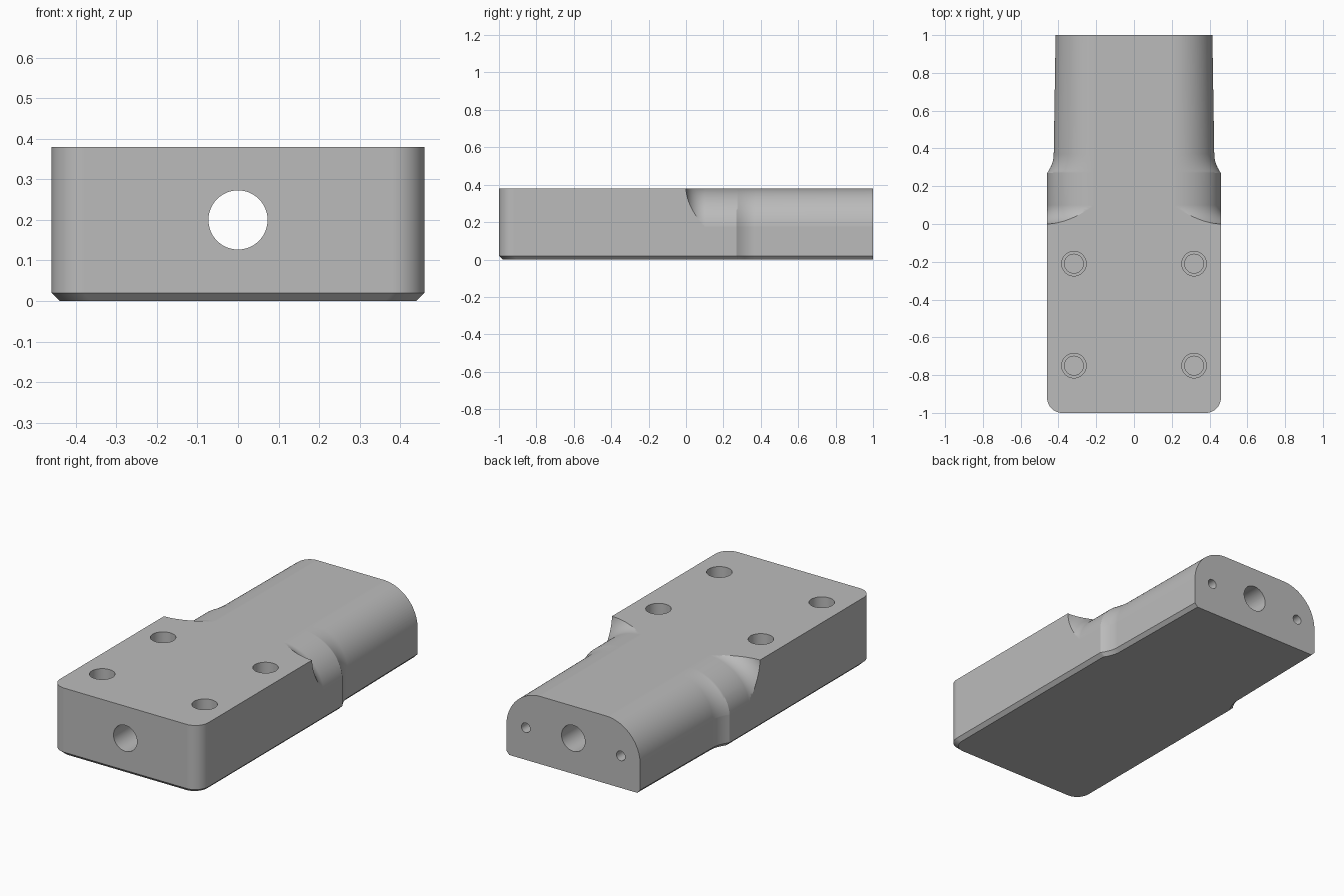
import bpy, bmesh, math
from mathutils import Matrix

cube = bpy.data.objects.get("Cube")
if cube:
    bpy.data.objects.remove(cube, do_unlink=True)

WIDTH, HEIGHT, CHAMFER = 0.46, 0.38, 0.02
CORNER = 0.08            # rounded front corners
ARC_X, ARC_Z = 0.20, 0.165   # centre of the rounded shoulders
SCOOP = 0.10             # fillet between block and rounded neck

grey = bpy.data.materials.new("machined_grey")
grey.use_nodes = True
COLOUR = (0.50, 0.50, 0.50, 1)
grey.diffuse_color = COLOUR
grey.node_tree.nodes["Principled BSDF"].inputs["Base Color"].default_value = COLOUR


def half_width(y):
    """Plan half width: wide block, curved step, slightly tapered neck."""
    if y <= 0.27:
        return WIDTH
    if y < 0.37:
        return 0.425 + 0.035 * ((0.37 - y) / 0.1) ** 2
    return 0.425 - 0.01 * (y - 0.37) / 0.63


def loft(name, rings):
    """Skin equal-length closed rings and cap both ends."""
    bm = bmesh.new()
    rows = [[bm.verts.new(p) for p in ring] for ring in rings]
    n = len(rows[0])
    for a, b in zip(rows, rows[1:]):
        for i in range(n):
            j = (i + 1) % n
            bm.faces.new((a[i], a[j], b[j], b[i]))
    bm.faces.new(rows[0])
    bm.faces.new(rows[-1])
    bmesh.ops.recalc_face_normals(bm, faces=bm.faces)
    return finish(name, bm)


def finish(name, bm):
    mesh = bpy.data.meshes.new(name)
    bm.to_mesh(mesh)
    bm.free()
    mesh.materials.append(grey)
    obj = bpy.data.objects.new(name, mesh)
    bpy.context.collection.objects.link(obj)
    return obj


def cylinder(radius, start, end, x, other, axis):
    """Drill shape along y or z; other is the remaining coordinate."""
    bm = bmesh.new()
    bmesh.ops.create_cone(bm, cap_ends=True, segments=48, radius1=radius,
                          radius2=radius, depth=end - start)
    mid = (start + end) / 2
    if axis == "y":
        move = Matrix.Translation((x, mid, other)) @ Matrix.Rotation(math.pi / 2, 4, "X")
    else:
        move = Matrix.Translation((x, other, mid))
    bm.transform(move)
    return finish("drill", bm)


def combine(obj, tool, operation):
    mod = obj.modifiers.new(operation, "BOOLEAN")
    mod.operation, mod.solver, mod.object = operation, "EXACT", tool
    bpy.context.view_layer.objects.active = obj
    bpy.ops.object.modifier_apply(modifier=mod.name)
    bpy.data.objects.remove(tool, do_unlink=True)


# Body: plan outline raised to full height with a chamfered base
side = []
for i in range(13):
    t = math.pi / 2 * i / 12
    side.append((WIDTH - CORNER + CORNER * math.sin(t),
                 -1 + CORNER - CORNER * math.cos(t)))
side += [(half_width(y), y) for y in [0.27 + 0.01 * i for i in range(11)] + [1]]
outline = side + [(-x, y) for x, y in reversed(side)]
k = 1 - CHAMFER / WIDTH
base = [(x * k, y * (1 - CHAMFER) if y < 0 else y, 0) for x, y in outline]
body = loft("mounting_block", [base,
                               [(x, y, CHAMFER) for x, y in outline],
                               [(x, y, HEIGHT) for x, y in outline]])


# Envelope: rounded shoulders that flare out to the full block corner
def shoulder_ring(y):
    grow = 0
    if y < SCOOP:
        grow = SCOOP - math.sqrt(max(0, SCOOP ** 2 - (SCOOP - max(y, 0)) ** 2))
    scale = 1.0015 + grow / 0.238
    a, b = (half_width(y) - ARC_X) * scale, (HEIGHT - ARC_Z) * scale
    half = [(ARC_X + a, -0.1)]
    for i in range(25):
        t = math.pi / 2 * i / 24
        half.append((ARC_X + a * math.cos(t), ARC_Z + b * math.sin(t)))
    return [(x, y, z) for x, z in half] + [(-x, y, z) for x, z in reversed(half)]


scoop_steps = [SCOOP * (1 - math.cos(math.pi / 2 * i / 16)) for i in range(17)]
step_steps = [0.27 + 0.01 * i for i in range(11)]
envelope = loft("envelope", [shoulder_ring(y)
                             for y in [-1.1] + scoop_steps + step_steps + [1.1]])
combine(body, envelope, "INTERSECT")

# Lengthwise bore and two small blind holes in the rear face
combine(body, cylinder(0.073, -1.1, 1.1, 0, 0.2, "y"), "DIFFERENCE")
for s in (-1, 1):
    combine(body, cylinder(0.027, 0.75, 1.1, s * 0.295, 0.18, "y"), "DIFFERENCE")
    # Stepped blind holes in the top
    for y in (-0.21, -0.75):
        combine(body, cylinder(0.065, 0.2, 0.5, s * 0.318, y, "z"), "DIFFERENCE")
        combine(body, cylinder(0.05, 0.1, 0.3, s * 0.318, y, "z"), "DIFFERENCE")

# Smooth curved faces, keep machined edges crisp
bpy.ops.object.select_all(action="DESELECT")
body.select_set(True)
bpy.context.view_layer.objects.active = body
bpy.ops.object.shade_smooth_by_angle(angle=math.radians(25))
normals = body.modifiers.new("weighted_normals", "WEIGHTED_NORMAL")
normals.keep_sharp = True
